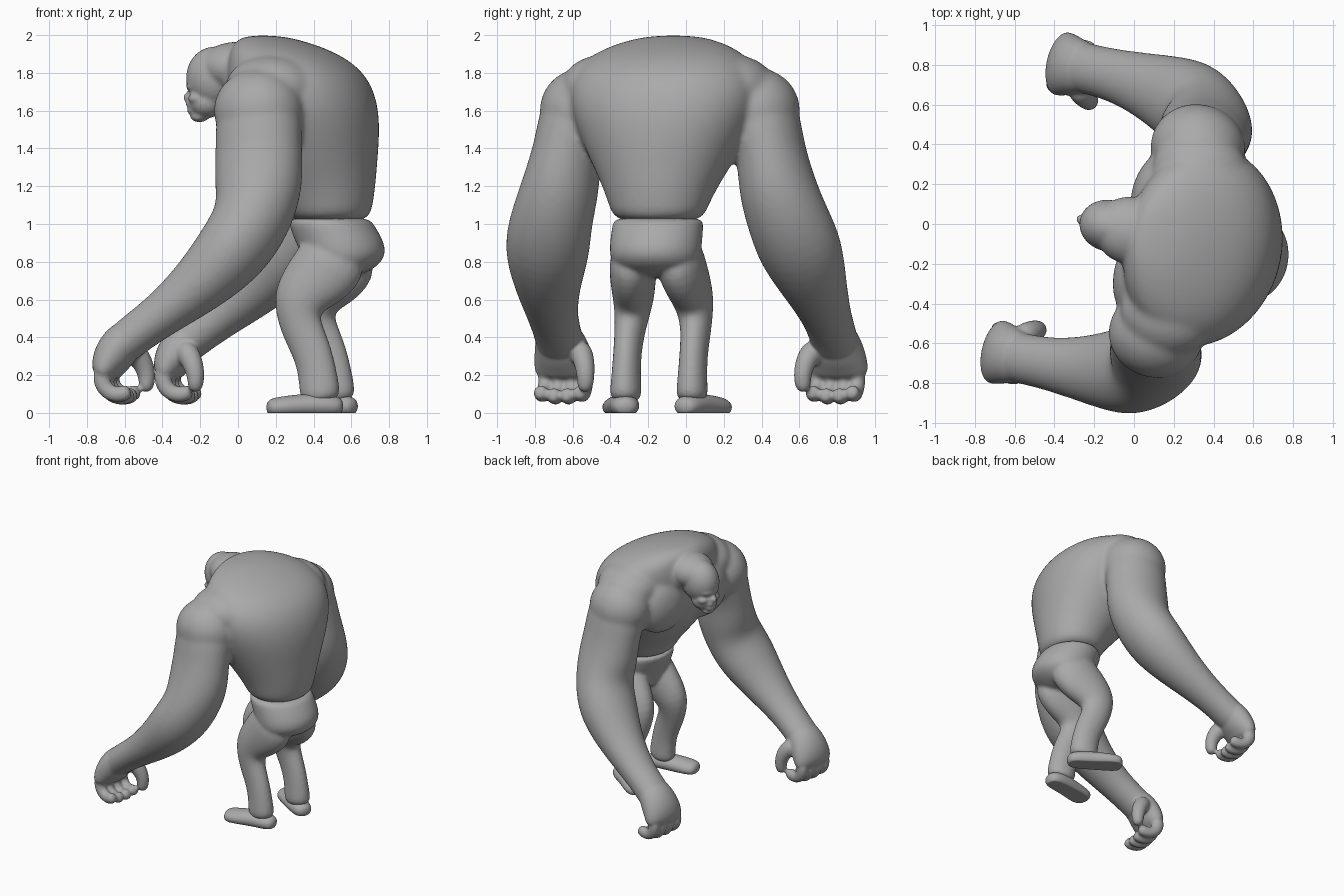
import bpy, bmesh, math
from mathutils import Vector, Matrix

if "Cube" in bpy.data.objects:
    bpy.data.objects.remove(bpy.data.objects["Cube"])

grey = bpy.data.materials.new("clay grey")
grey.diffuse_color = (0.4, 0.4, 0.4, 1)
grey.use_nodes = True
grey.node_tree.nodes["Principled BSDF"].inputs["Base Color"].default_value = grey.diffuse_color

# The figure is symmetric about its own midline, then turned and placed
PLACE = Matrix.Translation((0.235, -0.09, 0)) @ Matrix.Rotation(math.radians(-12.7), 4, 'Z')


def loft(bm, rings, flat=False, power=1.0, sides=16):
    """Closed tube through rings of (x, y, z, depth radius, side radius)."""
    tmp = bmesh.new()
    pts = [Vector(r[:3]) for r in rings]
    loops = []
    for i, r in enumerate(rings):
        t = (pts[min(i + 1, len(pts) - 1)] - pts[max(i - 1, 0)]).normalized()
        if flat:
            t = Vector((0, 0, 1))
        side = Vector((0, 1, 0))
        side = (side - t * side.dot(t)).normalized()
        depth = side.cross(t)
        loop = []
        for k in range(sides):
            a = 2 * math.pi * k / sides
            c, s = math.cos(a), math.sin(a)
            c = math.copysign(abs(c) ** power, c)
            s = math.copysign(abs(s) ** power, s)
            loop.append(tmp.verts.new(pts[i] + depth * c * r[3] + side * s * r[4]))
        loops.append(loop)
    for a, b in zip(loops, loops[1:]):
        for k in range(sides):
            j = (k + 1) % sides
            tmp.faces.new((a[k], a[j], b[j], b[k]))
    tmp.faces.new(loops[0][::-1])
    tmp.faces.new(loops[-1])
    bmesh.ops.recalc_face_normals(tmp, faces=tmp.faces)
    me = bpy.data.meshes.new("tmp")
    tmp.to_mesh(me)
    tmp.free()
    bm.from_mesh(me)
    bpy.data.meshes.remove(me)


def blob(bm, centre, radii):
    m = Matrix.Translation(centre) @ Matrix.Diagonal((*radii, 1))
    bmesh.ops.create_uvsphere(bm, u_segments=20, v_segments=12, radius=1, matrix=m)


def fuse(bm, voxel, smooth, levels=2):
    """Fuse overlapping volumes into one smooth mesh."""
    me = bpy.data.meshes.new("tmp")
    bm.to_mesh(me)
    bm.free()
    ob = bpy.data.objects.new("tmp", me)
    bpy.context.collection.objects.link(ob)
    if levels:
        ob.modifiers.new("round", 'SUBSURF').levels = levels
    rm = ob.modifiers.new("fuse", 'REMESH')
    rm.mode, rm.voxel_size = 'VOXEL', voxel
    sm = ob.modifiers.new("soften", 'SMOOTH')
    sm.factor, sm.iterations = 0.5, smooth
    dg = bpy.context.evaluated_depsgraph_get()
    done = bpy.data.meshes.new_from_object(ob.evaluated_get(dg))
    bpy.data.objects.remove(ob)
    return done


def finish(name, me, floor=False):
    if floor:
        for v in me.vertices:
            v.co.z = max(v.co.z, 0)
    me.transform(PLACE)
    me.name = name
    me.materials.clear()
    me.materials.append(grey)
    for p in me.polygons:
        p.use_smooth = True
        p.material_index = 0
    bpy.context.collection.objects.link(bpy.data.objects.new(name, me))


# Torso and arms
bm = bmesh.new()
loft(bm, [(.25, 0, 1.0, .21, .23), (.25, 0, 1.09, .235, .265), (.21, 0, 1.2, .29, .31),
          (.155, 0, 1.34, .355, .39), (.125, 0, 1.5, .395, .47), (.11, 0, 1.65, .395, .52),
          (.08, 0, 1.79, .365, .51), (.02, 0, 1.89, .30, .43), (-.05, 0, 1.955, .21, .30),
          (-.11, 0, 2.0, .10, .13)], flat=True, power=0.97, sides=20)
# thick neck
blob(bm, (-.21, 0, 1.81), (.17, .19, .15))
for s in (-1, 1):
    # chest muscle, shoulder cap and shoulder slope
    blob(bm, (-.15, s * .2, 1.58), (.15, .24, .23))
    blob(bm, (-.02, s * .48, 1.6), (.245, .225, .225))
    blob(bm, (.02, s * .36, 1.72), (.25, .22, .175))
    # arm
    loft(bm, [(.0, s * .42, 1.7, .18, .17), (-.015, s * .5, 1.57, .24, .215),
              (-.005, s * .55, 1.4, .235, .18), (.005, s * .585, 1.2, .245, .21),
              (-.01, s * .64, 1.03, .21, .222), (-.11, s * .69, .86, .205, .238),
              (-.285, s * .725, .675, .16, .18), (-.505, s * .745, .505, .115, .132),
              (-.68, s * .745, .385, .115, .13), (-.74, s * .745, .31, .10, .14)])
torso = fuse(bm, 0.014, 14)

# Hands
bm = bmesh.new()
for s in (-1, 1):
    loft(bm, [(-.6, s * .743, .44, .09, .11), (-.69, s * .745, .385, .112, .138),
              (-.745, s * .742, .31, .112, .16), (-.78, s * .742, .24, .09, .168),
              (-.79, s * .742, .18, .06, .16)])
    # curled fingers
    for k in range(4):
        y = s * (.63 + .072 * k)
        lift = .014 * abs(k - 1.5)
        loft(bm, [(-.785, y, .25, .05, .043), (-.795, y, .16, .052, .043),
                  (-.755, y, .085 + lift, .05, .041), (-.69, y, .07 + lift, .046, .04),
                  (-.63, y, .1 + lift, .046, .044)], sides=10)
    # thumb
    loft(bm, [(-.69, s * .65, .36, .07, .07), (-.625, s * .6, .28, .062, .06),
              (-.597, s * .585, .19, .05, .05), (-.61, s * .595, .105, .04, .042)], sides=10)
hands = fuse(bm, 0.009, 3)

# Head
bm = bmesh.new()
blob(bm, (-.37, 0, 1.775), (.153, .133, .165))
blob(bm, (-.25, 0, 1.83), (.2, .175, .135))
blob(bm, (-.41, 0, 1.645), (.10, .1, .085))
blob(bm, (-.475, 0, 1.725), (.045, .085, .024))
blob(bm, (-.505, 0, 1.67), (.034, .03, .03))
blob(bm, (-.495, 0, 1.632), (.03, .05, .016))
blob(bm, (-.488, 0, 1.597), (.03, .05, .016))
blob(bm, (-.45, 0, 1.568), (.05, .055, .03))
for s in (-1, 1):
    blob(bm, (-.45, s * .06, 1.665), (.05, .04, .03))
head = fuse(bm, 0.008, 5)

# Join the bare skin into one body
bm = bmesh.new()
for me in (torso, hands, head):
    bm.from_mesh(me)
    bpy.data.meshes.remove(me)
finish("upper_body", fuse(bm, 0.0095, 3, levels=0))

# Trousers
bm = bmesh.new()
loft(bm, [(.25, 0, 1.04, .215, .24), (.265, 0, 1.0, .228, .248), (.305, 0, .92, .24, .25),
          (.335, 0, .84, .23, .25), (.325, 0, .77, .19, .225), (.28, 0, .71, .10, .15)], flat=True)
for s in (-1, 1):
    loft(bm, [(.36, s * .11, .9, .19, .13), (.25, s * .14, .73, .195, .125),
              (.105, s * .165, .59, .148, .108), (.14, s * .18, .45, .115, .08),
              (.215, s * .18, .3, .105, .073), (.24, s * .18, .15, .108, .08),
              (.25, s * .18, .05, .115, .09)])
finish("trousers", fuse(bm, 0.012, 8))

# Shoes, toes turned outward, flat soles
for side, s in (("left", -1), ("right", 1)):
    bm = bmesh.new()
    loft(bm, [(.37, s * .15, .03, .05, .06), (.28, s * .175, .04, .065, .085),
              (.17, s * .215, .04, .065, .085), (.06, s * .265, .03, .06, .09),
              (-.025, s * .295, .025, .05, .075)], sides=12)
    finish(side + "_shoe", fuse(bm, 0.009, 3), floor=True)
